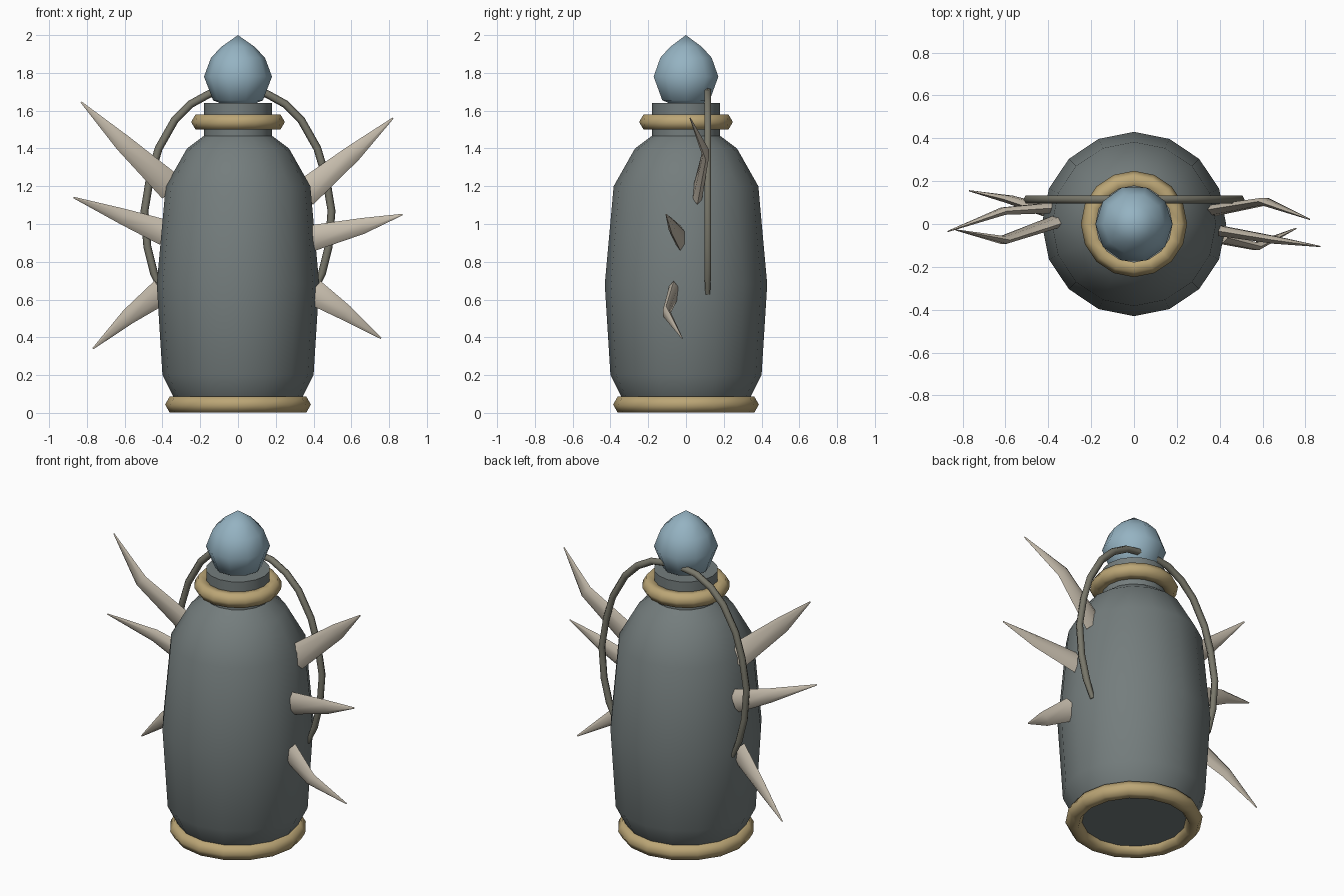
import bpy
import bmesh
import math
from mathutils import Vector

if "Cube" in bpy.data.objects:
    bpy.data.objects.remove(bpy.data.objects["Cube"])


def material(name, rgb):
    m = bpy.data.materials.new(name)
    m.diffuse_color = (*rgb, 1)
    m.use_nodes = True
    m.node_tree.nodes["Principled BSDF"].inputs["Base Color"].default_value = m.diffuse_color
    return m


STONE = material("grey_ceramic", (0.175, 0.205, 0.205))
GOLD = material("dull_gold", (0.50, 0.38, 0.18))
BLUE = material("pale_blue", (0.30, 0.45, 0.54))
BONE = material("bone", (0.56, 0.50, 0.41))
CORD = material("dark_cord", (0.19, 0.185, 0.145))


def finish(bm, name, mat, angle=40):
    """Turn a bmesh into a smooth-shaded object."""
    bmesh.ops.recalc_face_normals(bm, faces=bm.faces)
    mesh = bpy.data.meshes.new(name)
    bm.to_mesh(mesh)
    bm.free()
    mesh.materials.append(mat)
    obj = bpy.data.objects.new(name, mesh)
    bpy.context.collection.objects.link(obj)
    bpy.ops.object.select_all(action='DESELECT')
    obj.select_set(True)
    bpy.context.view_layer.objects.active = obj
    bpy.ops.object.shade_smooth_by_angle(angle=math.radians(angle))
    return obj


def bridge(bm, rings, closed=False):
    """Skin consecutive rings of vertices; cap the ends unless closed."""
    pairs = list(zip(rings, rings[1:]))
    if closed:
        pairs.append((rings[-1], rings[0]))
    for a, b in pairs:
        n = len(a)
        for i in range(n):
            j = (i + 1) % n
            bm.faces.new((a[i], a[j], b[j], b[i]))
    if not closed:
        bm.faces.new(rings[0])
        bm.faces.new(rings[-1])


def lathe(name, profile, sides, mat, closed=False, angle=40):
    """Revolve (radius, height) points around z."""
    bm = bmesh.new()
    rings = []
    for r, z in profile:
        rings.append([bm.verts.new((r * math.cos(2 * math.pi * i / sides),
                                    r * math.sin(2 * math.pi * i / sides), z))
                      for i in range(sides)])
    bridge(bm, rings, closed)
    bmesh.ops.remove_doubles(bm, verts=bm.verts, dist=0.002)
    return finish(bm, name, mat, angle)


def ring(name, major, minor, z):
    """Hoop with a six-sided section."""
    section = [(major + minor * math.cos(math.radians(60 * k)),
                z + minor * math.sin(math.radians(60 * k))) for k in range(6)]
    return lathe(name, section, 16, GOLD, closed=True, angle=65)


def loft(name, path, sizes, mat, sides=6):
    """Elliptical sections (height, thickness) swept along a path."""
    bm = bmesh.new()
    pts = [Vector(p) for p in path]
    rings = []
    for k, (p, (h, w)) in enumerate(zip(pts, sizes)):
        t = (pts[min(k + 1, len(pts) - 1)] - pts[max(k - 1, 0)]).normalized()
        up = t.cross(Vector((0, 1, 0))).normalized()
        side = up.cross(t)
        rings.append([bm.verts.new(p + up * h * math.cos(2 * math.pi * i / sides)
                                   + side * w * math.sin(2 * math.pi * i / sides))
                      for i in range(sides)])
    bridge(bm, rings)
    return finish(bm, name, mat, 65)


# Bottle body with shoulder and neck
lathe("bottle_body", [(0.31, 0.04), (0.345, 0.09), (0.40, 0.20), (0.43, 0.68),
                      (0.383, 1.20), (0.27, 1.40), (0.18, 1.467), (0.18, 1.64)],
      16, STONE)

# Gold hoops at foot and neck
ring("foot_ring", 0.338, 0.048, 0.044)
ring("neck_ring", 0.202, 0.046, 1.54)

# Pointed stopper
lathe("stopper", [(0.0005, 1.625), (0.07, 1.63), (0.132, 1.655), (0.18, 1.78),
                  (0.143, 1.88), (0.088, 1.938), (0.0005, 2.0)], 10, BLUE, angle=60)

# Curved side handles
arc = [(0.05, 1.705), (0.15, 1.69), (0.25, 1.635), (0.335, 1.55), (0.42, 1.40),
       (0.465, 1.25), (0.495, 1.07), (0.48, 0.88), (0.445, 0.74), (0.40, 0.63)]
for s, label in ((1, "right"), (-1, "left")):
    loft("handle_" + label, [(s * x, 0.115, z) for x, z in arc],
         [(0.021, 0.021)] * (len(arc) - 1) + [(0.012, 0.014)], CORD)

# Bent thorns: base, middle, tip
thorns = {
    "upper_right": [(0.35, 0.06, 1.16), (0.61, 0.105, 1.375), (0.82, 0.022, 1.56)],
    "middle_right": [(0.39, -0.03, 0.925), (0.66, -0.075, 0.99), (0.87, -0.105, 1.05)],
    "lower_right": [(0.40, -0.065, 0.64), (0.57, -0.105, 0.53), (0.757, -0.02, 0.395)],
    "upper_left": [(-0.35, 0.015, 1.19), (-0.61, -0.075, 1.43), (-0.83, -0.028, 1.645)],
    "middle_left": [(-0.39, 0.075, 0.955), (-0.61, 0.06, 1.04), (-0.87, -0.035, 1.14)],
    "lower_left": [(-0.40, 0.06, 0.645), (-0.58, 0.115, 0.51), (-0.768, 0.155, 0.34)],
}
for label, path in thorns.items():
    big = 1.0 if label.startswith("upper") else 0.92
    loft("thorn_" + label, path,
         [(0.075 * big, 0.028), (0.046 * big, 0.02), (0.004, 0.003)], BONE)
